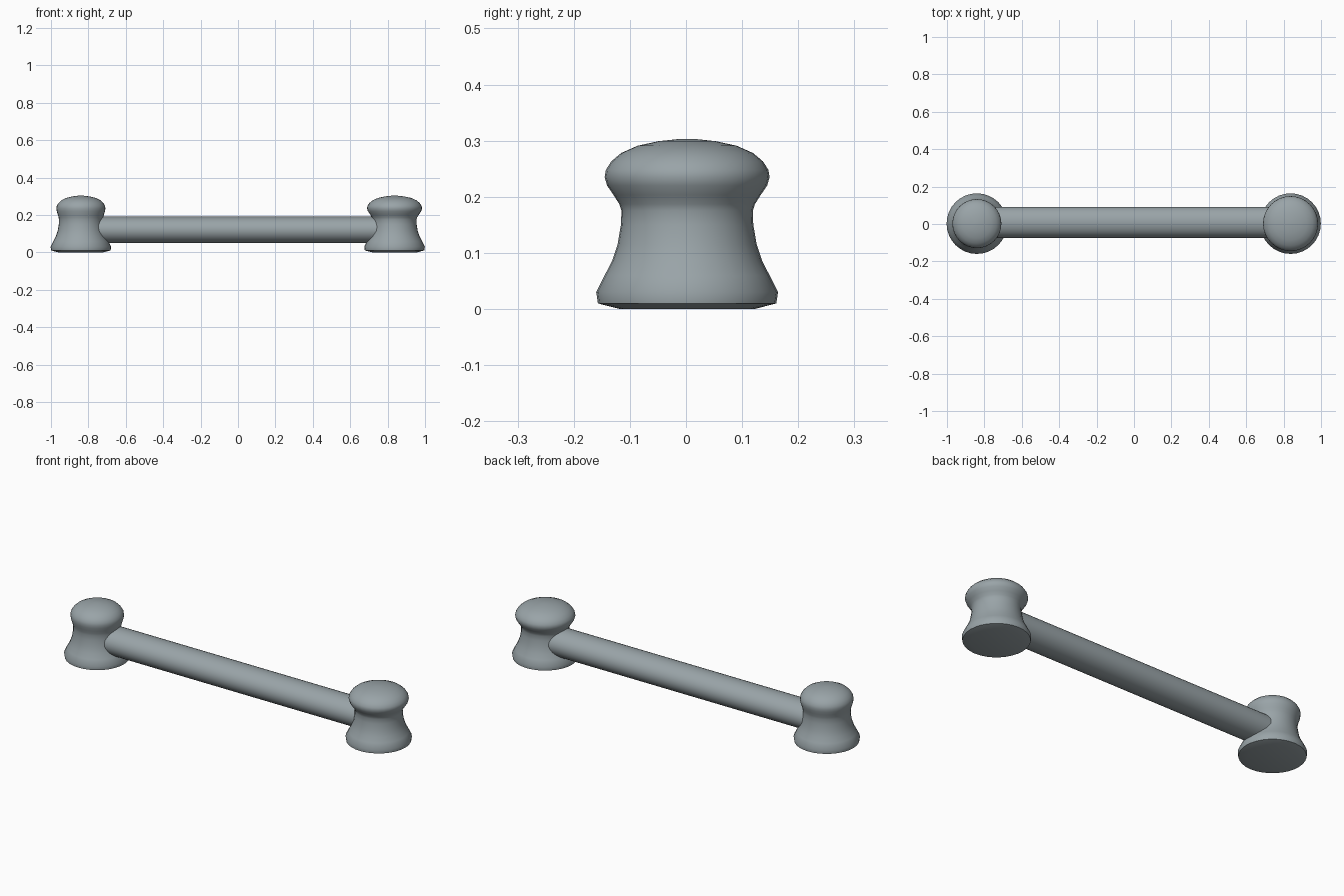
import bpy, bmesh, math

if "Cube" in bpy.data.objects:
    bpy.data.objects.remove(bpy.data.objects["Cube"])

metal = bpy.data.materials.new("blue grey")
metal.diffuse_color = (0.32, 0.37, 0.39, 1)
metal.use_nodes = True
metal.node_tree.nodes["Principled BSDF"].inputs["Base Color"].default_value = metal.diffuse_color


def finish(name, bm, angle):
    bmesh.ops.recalc_face_normals(bm, faces=bm.faces)
    me = bpy.data.meshes.new(name)
    bm.to_mesh(me)
    bm.free()
    me.materials.append(metal)
    ob = bpy.data.objects.new(name, me)
    bpy.context.collection.objects.link(ob)
    bpy.ops.object.select_all(action='DESELECT')
    ob.select_set(True)
    bpy.context.view_layer.objects.active = ob
    bpy.ops.object.shade_smooth_by_angle(angle=math.radians(angle))
    return ob


def lathe(name, profile, x, y, sides=32):
    # Revolve a (radius, height) profile, closing both ends
    bm = bmesh.new()
    rings = []
    for r, z in profile:
        rings.append([bm.verts.new((x + r * math.cos(math.tau * i / sides),
                                    y + r * math.sin(math.tau * i / sides), z))
                      for i in range(sides)])
    for a, b in zip(rings, rings[1:]):
        for i in range(sides):
            j = (i + 1) % sides
            bm.faces.new((a[i], a[j], b[j], b[i]))
    bm.faces.new(rings[0])
    bm.faces.new(rings[-1])
    return finish(name, bm, 50)


# Flared foot and waist, shared by both posts
foot = [(0.12, 0.0), (0.159, 0.01), (0.162, 0.03), (0.147, 0.06), (0.134, 0.085),
        (0.124, 0.115), (0.118, 0.15), (0.117, 0.175)]


def knob(r):
    # Mushroom cap swelling out of the waist, domed on top
    lower = [(0.118 + (r - 0.118) * t, z) for t, z in
             ((0.1, 0.187), (0.45, 0.203), (0.85, 0.22), (1.0, 0.235))]
    upper = [(r * k, z) for k, z in ((0.985, 0.248), (0.92, 0.263), (0.8, 0.278),
                                     (0.6, 0.291), (0.35, 0.299), (0.1, 0.303))]
    return lower + upper


lathe("left_post", foot + knob(0.131), -0.84, 0.002)
lathe("right_post", foot + knob(0.147), 0.837, 0.002)

# Slightly oval bar joining the posts
bm = bmesh.new()
bmesh.ops.create_cone(bm, cap_ends=True, segments=32, radius1=1, radius2=1, depth=1.6)
for v in bm.verts:
    px, py, pz = v.co
    v.co = (pz, 0.009 + py * 0.083, 0.12 + px * 0.071)
finish("crossbar", bm, 40)
